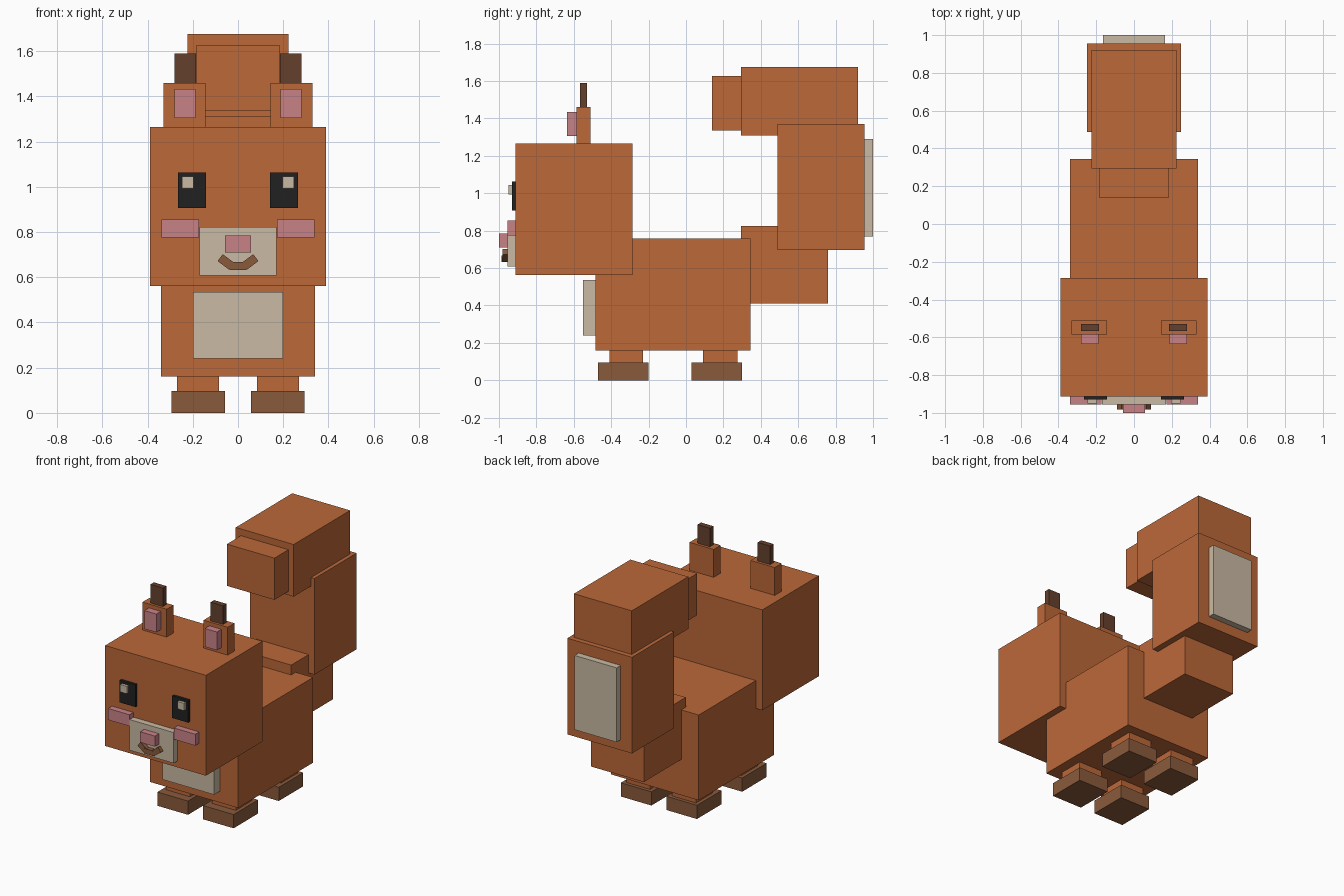
import bpy
import math

cube = bpy.data.objects.get("Cube")
if cube:
    bpy.data.objects.remove(cube, do_unlink=True)


def material(name, rgb):
    """Flat material from an sRGB colour."""
    linear = [((c / 255 + 0.055) / 1.055) ** 2.4 for c in rgb] + [1.0]
    mat = bpy.data.materials.new(name)
    mat.use_nodes = True
    mat.diffuse_color = linear
    shader = next(n for n in mat.node_tree.nodes if n.type == 'BSDF_PRINCIPLED')
    shader.inputs["Base Color"].default_value = linear
    shader.inputs["Roughness"].default_value = 0.9
    return mat


orange = material("orange fur", (188, 104, 57))
cream = material("cream fur", (202, 186, 163))
brown = material("paw brown", (138, 90, 60))
dark = material("dark brown", (101, 64, 45))
pink = material("pink", (201, 130, 135))
black = material("eye black", (33, 33, 33))


def box(name, mat, x, y, z, tilt=0.0):
    """Box from its low and high limit on each axis, tilted about y."""
    limits = (x, y, z)
    bpy.ops.mesh.primitive_cube_add(
        size=1, location=[(a + b) / 2 for a, b in limits], rotation=(0, tilt, 0))
    obj = bpy.context.object
    obj.name = obj.data.name = name
    obj.scale = [b - a for a, b in limits]
    obj.data.materials.append(mat)
    return obj


def centred(name, mat, half, y, z):
    return box(name, mat, (-half, half), y, z)


def pair(name, mat, x, y, z, tilt=0.0):
    box("left_" + name, mat, x, y, z, tilt)
    box("right_" + name, mat, (-x[1], -x[0]), y, z, -tilt)


# Body and head
centred("body", orange, 0.34, (-0.485, 0.345), (0.16, 0.757))
centred("chest_patch", cream, 0.2, (-0.55, -0.48), (0.24, 0.535))
centred("head", orange, 0.39, (-0.912, -0.287), (0.562, 1.265))

# Legs and paws
for end, leg_y, paw_y in (("front", (-0.41, -0.23), (-0.47, -0.2)),
                          ("back", (0.09, 0.275), (0.03, 0.3))):
    pair(end + "_leg", orange, (0.085, 0.27), leg_y, (0.09, 0.17))
    pair(end + "_paw", brown, (0.058, 0.295), paw_y, (0, 0.096))

# Ears
pair("ear", orange, (0.143, 0.33), (-0.585, -0.51), (1.26, 1.46))
pair("inner_ear", pink, (0.188, 0.281), (-0.635, -0.58), (1.305, 1.433))
pair("ear_tuft", dark, (0.185, 0.281), (-0.567, -0.529), (1.45, 1.59))

# Face
pair("eye", black, (0.142, 0.265), (-0.93, -0.905), (0.907, 1.063))
pair("eye_glint", cream, (0.196, 0.247), (-0.95, -0.925), (0.993, 1.045))
pair("cheek", pink, (0.172, 0.338), (-0.955, -0.905), (0.775, 0.855))
centred("muzzle", cream, 0.17, (-0.955, -0.905), (0.607, 0.822))
centred("nose", pink, 0.057, (-1.0, -0.95), (0.71, 0.784))
centred("mouth", brown, 0.038, (-0.986, -0.95), (0.633, 0.668))
pair("mouth_corner", brown, (0.023, 0.085), (-0.982, -0.95), (0.649, 0.687),
     -math.radians(37))

# Curled tail
centred("tail_root", orange, 0.205, (0.295, 0.76), (0.41, 0.826))
centred("tail_middle", orange, 0.25, (0.488, 0.955), (0.697, 1.37))
centred("tail_top", orange, 0.224, (0.295, 0.92), (1.31, 1.675))
centred("tail_tip", orange, 0.184, (0.14, 0.3), (1.336, 1.628))
centred("tail_patch", cream, 0.163, (0.95, 1.0), (0.77, 1.29))
